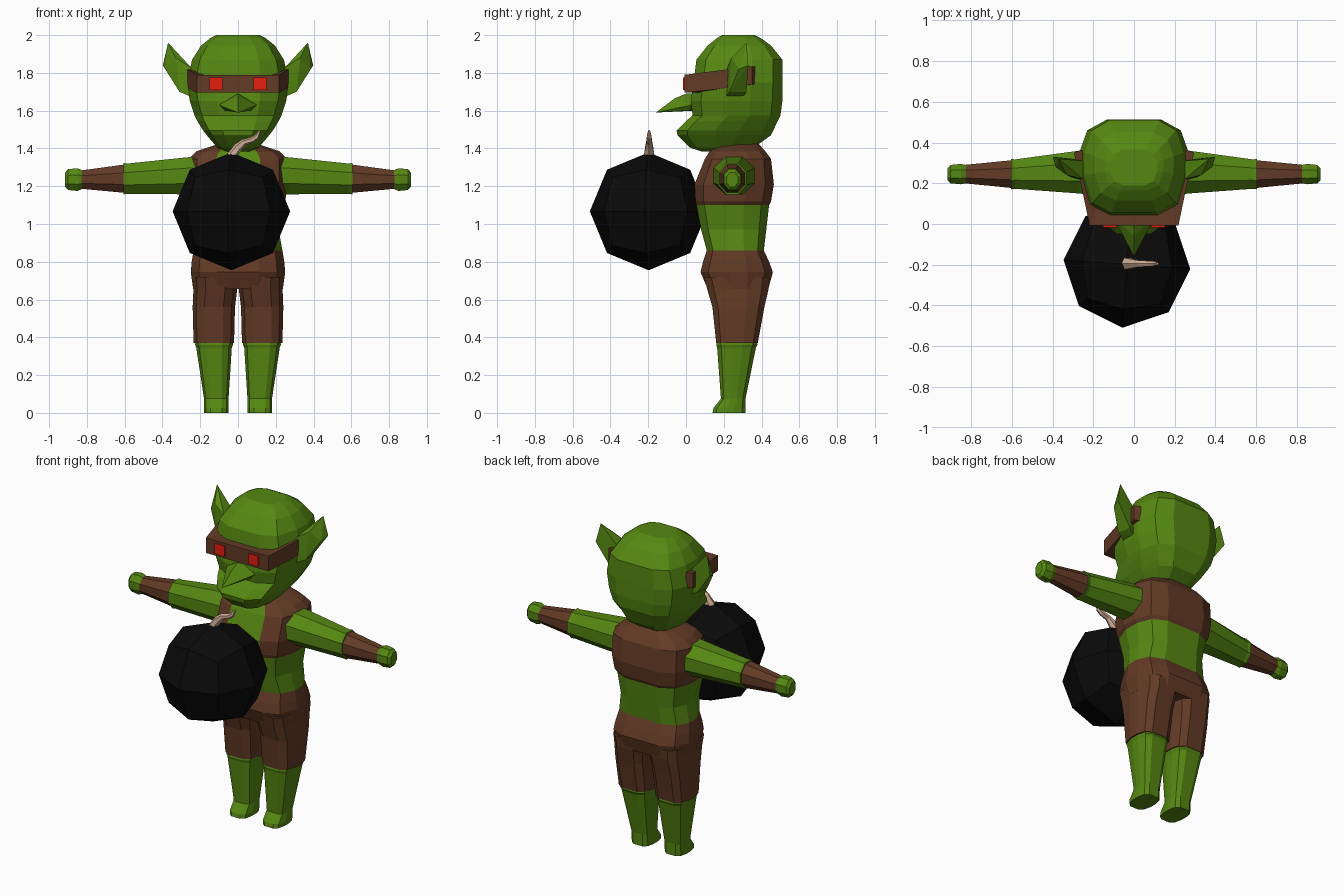
import bpy, bmesh, math
from mathutils import Vector, Matrix


def make_mat(name, rgb):
    m = bpy.data.materials.new(name)
    m.diffuse_color = (*rgb, 1)
    return m


GREEN = make_mat("skin green", (0.092, 0.245, 0.006))
BROWN = make_mat("leather brown", (0.125, 0.043, 0.019))
RED = make_mat("lens red", (0.80, 0.013, 0.005))
BLACK = make_mat("bomb black", (0.003, 0.003, 0.003))
TAN = make_mat("fuse tan", (0.60, 0.40, 0.28))


def finish(bm, name, mats, rule=None, mirror=False):
    bmesh.ops.recalc_face_normals(bm, faces=bm.faces)
    if rule:
        for f in bm.faces:
            f.material_index = rule(f.calc_center_median(), f.normal)
    me = bpy.data.meshes.new(name)
    bm.to_mesh(me)
    bm.free()
    for m in mats:
        me.materials.append(m)
    ob = bpy.data.objects.new(name, me)
    bpy.context.collection.objects.link(ob)
    if mirror:
        ob.modifiers.new("mirror", 'MIRROR').use_clip = True
    return ob


def loft(name, rings, mats, rule=None, mirror=False, caps=(True, True)):
    bm = bmesh.new()
    vs = [[bm.verts.new(p) for p in r] for r in rings]
    n = len(vs[0])
    for a, b in zip(vs, vs[1:]):
        for i in range(n):
            bm.faces.new((a[i], a[(i + 1) % n], b[(i + 1) % n], b[i]))
    for cap, ring in zip(caps, (vs[0], vs[-1])):
        if cap:
            bm.faces.new(ring)
    return finish(bm, name, mats, rule, mirror)


def hull(name, pts, mat, mirror=False):
    bm = bmesh.new()
    for p in pts:
        bm.verts.new(p)
    bmesh.ops.convex_hull(bm, input=bm.verts)
    return finish(bm, name, [mat], mirror=mirror)


# Rounded cross-section shared by the head, torso and legs
HALF = [(0.45, -1), (0.83, -0.78), (1, -0.2), (1, 0.3), (0.85, 0.78), (0.5, 1)]
SECTION = HALF + [(-x, y) for x, y in reversed(HALF)]


def ring(z, hw, yf, yb, cx=0):
    cy, hy = (yf + yb) / 2, (yb - yf) / 2
    return [(cx + hw * x, cy + hy * y, z) for x, y in SECTION]


# Head with jutting chin
loft("head", [ring(*r) for r in (
    (1.385, 0.07, 0.08, 0.31), (1.405, 0.11, 0.02, 0.36), (1.47, 0.165, -0.045, 0.45),
    (1.495, 0.185, -0.05, 0.462), (1.545, 0.215, 0.0, 0.485), (1.575, 0.23, 0.035, 0.50),
    (1.65, 0.255, 0.025, 0.51), (1.75, 0.27, 0.04, 0.512), (1.87, 0.243, 0.055, 0.51),
    (1.945, 0.195, 0.115, 0.45), (1.985, 0.145, 0.165, 0.395), (2.0, 0.115, 0.19, 0.365))],
    [GREEN])

# Pointed nose
hull("nose", [(0, 0.0, 1.69), (0, -0.16, 1.59), (0.1, 0.03, 1.63), (-0.1, 0.03, 1.63),
              (0.07, 0.02, 1.60), (-0.07, 0.02, 1.60), (0, 0.05, 1.60), (0, -0.06, 1.665),
              (0, 0.1, 1.69)], GREEN)

# Upswept ears
hull("ears", [(0.37, 0.32, 1.96), (0.398, 0.33, 1.84), (0.385, 0.28, 1.82),
              (0.31, 0.23, 1.70), (0.30, 0.32, 1.70), (0.24, 0.21, 1.67),
              (0.24, 0.30, 1.67), (0.25, 0.22, 1.83), (0.25, 0.31, 1.83),
              (0.33, 0.24, 1.88)], GREEN, True)

# Goggle band wrapping around the face
band = [((0, -0.008), (0, 0.08), 1.695, 1.79), ((0.218, -0.008), (0.18, 0.08), 1.695, 1.79),
        ((0.255, 0.17), (0.22, 0.18), 1.715, 1.812), ((0.295, 0.35), (0.255, 0.365), 1.74, 1.835)]
loft("goggle_band", [[(*o, lo), (*o, hi), (*i, hi), (*i, lo)] for o, i, lo, hi in band],
     [BROWN], mirror=True, caps=(False, True))
hull("goggle_lenses", [(x, y, z) for x in (0.083, 0.152) for y in (-0.016, -0.007)
                       for z in (1.71, 1.775)], RED, True)


# Torso: shorts waist, bare belly, open vest
def torso_rule(c, n):
    if c.z < 0.86:
        return 1
    if c.z < 1.1 or (abs(c.x) < 0.03 and n.y < -0.3):
        return 0
    return 1


loft("torso", [ring(*r) for r in (
    (0.655, 0.237, 0.115, 0.435), (0.745, 0.25, 0.077, 0.46), (0.80, 0.245, 0.09, 0.44),
    (0.86, 0.235, 0.11, 0.412), (0.97, 0.215, 0.08, 0.425), (1.1, 0.235, 0.055, 0.44),
    (1.12, 0.25, 0.05, 0.45), (1.21, 0.262, 0.045, 0.465), (1.345, 0.26, 0.10, 0.45),
    (1.385, 0.22, 0.125, 0.42), (1.425, 0.10, 0.19, 0.385))],
    [GREEN, BROWN], torso_rule)
loft("neck", [ring(1.33, 0.10, 0.13, 0.36), ring(1.45, 0.10, 0.14, 0.36)], [GREEN])

# Shorts legs, then calves with feet
loft("shorts_legs", [ring(*r) for r in (
    (0.37, 0.107, 0.16, 0.38, 0.128), (0.56, 0.112, 0.14, 0.415, 0.128),
    (0.655, 0.116, 0.112, 0.437, 0.12), (0.72, 0.12, 0.095, 0.445, 0.12))],
    [BROWN], mirror=True)
loft("calves_and_feet", [ring(*r) for r in (
    (0.0, 0.065, 0.14, 0.315, 0.115), (0.025, 0.066, 0.145, 0.315, 0.115),
    (0.075, 0.065, 0.185, 0.315, 0.115), (0.345, 0.094, 0.165, 0.37, 0.127),
    (0.36, 0.10, 0.16, 0.378, 0.127), (0.385, 0.098, 0.165, 0.375, 0.127))],
    [GREEN], mirror=True)


# Arms: bare upper arm, leather forearm wrap, stub hand
def arm_ring(x, cy, hy, cz, hz, n=8):
    k = 1 / math.cos(math.pi / n)
    return [(x, cy + hy * k * math.cos((i + 0.5) * math.tau / n),
             cz + hz * k * math.sin((i + 0.5) * math.tau / n)) for i in range(n)]


loft("upper_arms", [arm_ring(*r) for r in (
    (0.18, 0.255, 0.115, 1.255, 0.105), (0.27, 0.255, 0.105, 1.255, 0.098),
    (0.585, 0.245, 0.072, 1.24, 0.08), (0.605, 0.245, 0.075, 1.24, 0.083))], [GREEN], mirror=True)
loft("forearm_wraps", [arm_ring(*r) for r in (
    (0.60, 0.245, 0.068, 1.24, 0.075), (0.835, 0.245, 0.045, 1.235, 0.048))], [BROWN], mirror=True)
loft("hands", [arm_ring(*r) for r in (
    (0.825, 0.245, 0.045, 1.235, 0.05), (0.85, 0.245, 0.05, 1.235, 0.06),
    (0.90, 0.245, 0.045, 1.235, 0.055), (0.915, 0.245, 0.03, 1.235, 0.038))],
    [GREEN], mirror=True)

# Round bomb: a cube divided once and pushed out to a sphere
bm = bmesh.new()
bmesh.ops.create_cube(bm, size=2)
bmesh.ops.subdivide_edges(bm, edges=bm.edges, cuts=1, use_grid_fill=True)
turn = Matrix.Rotation(math.radians(-4), 3, 'Z')
for v in bm.verts:
    v.co = turn @ (v.co.normalized() * 0.312) + Vector((-0.035, -0.198, 1.067))
finish(bm, "bomb", [BLACK])

# Curling fuse
fuse = [(-0.03, 1.365, 0.032, 0), (0.0, 1.405, 0.024, 40), (0.03, 1.432, 0.018, 55),
        (0.075, 1.445, 0.016, 70), (0.10, 1.462, 0.014, 45), (0.115, 1.495, 0.006, 15)]
rings = []
for x, z, r, tilt in fuse:
    t = math.radians(tilt)
    rings.append([(x + r * math.cos(a) * math.cos(t), -0.195 + r * math.sin(a),
                   z - r * math.cos(a) * math.sin(t))
                  for a in (i * math.tau / 6 for i in range(6))])
loft("fuse", rings, [TAN])
